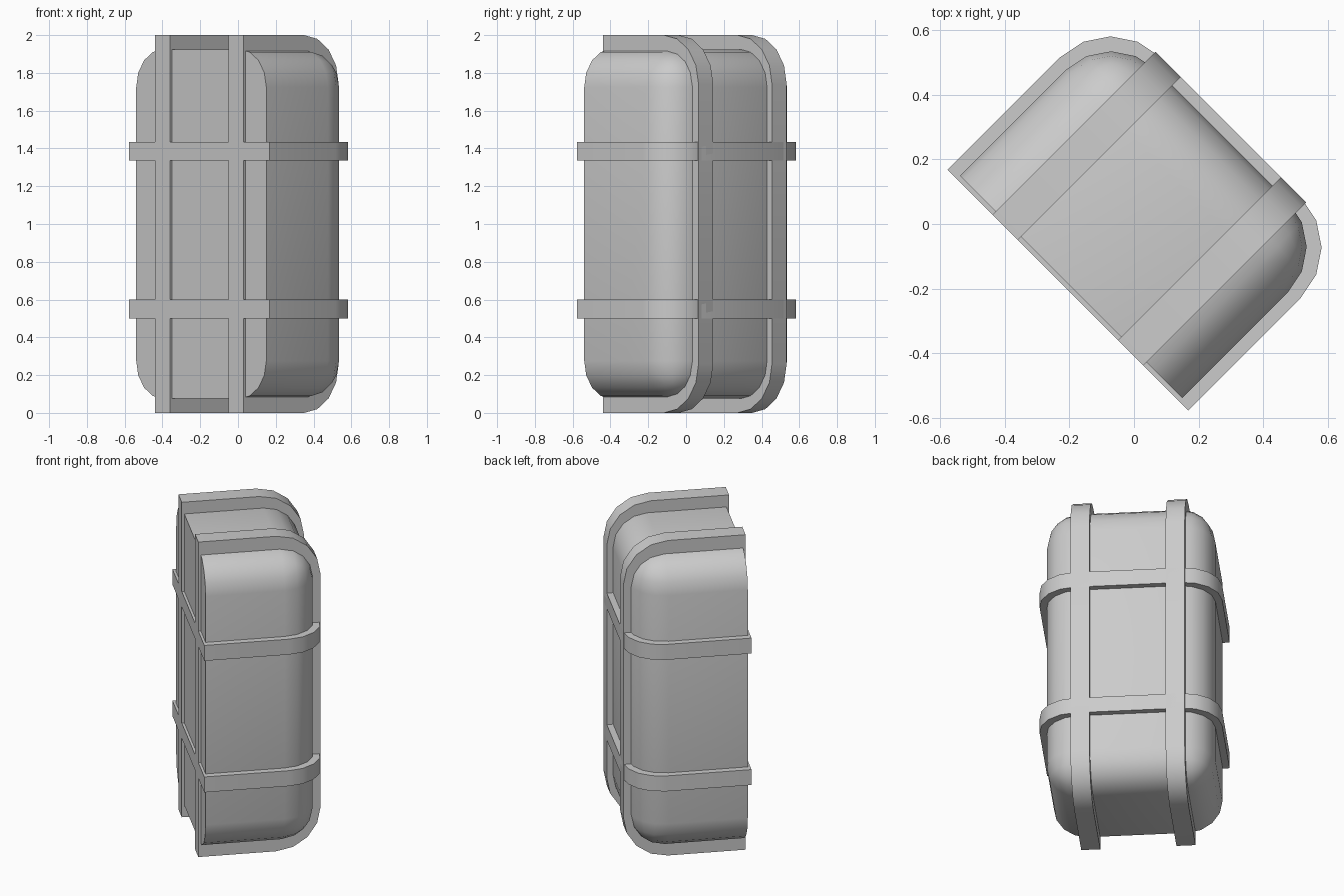
import bpy
import bmesh
from math import radians
from mathutils import Matrix, Vector

if "Cube" in bpy.data.objects:
    bpy.data.objects.remove(bpy.data.objects["Cube"], do_unlink=True)

GREY = (0.6, 0.6, 0.6, 1.0)
grey = bpy.data.materials.new("plain grey")
grey.use_nodes = True
grey.diffuse_color = GREY
grey.node_tree.nodes["Principled BSDF"].inputs["Base Color"].default_value = GREY

TURN = Matrix.Rotation(radians(-45), 4, "Z")
FRONT, BACK = -0.29, 0.424


def rounded_box(name, low, high, radius, keep):
    """Box between two corners; edges chosen by keep(midpoint, direction) are rounded."""
    low, high = Vector(low), Vector(high)
    bm = bmesh.new()
    bmesh.ops.create_cube(bm, size=1)
    bmesh.ops.scale(bm, vec=high - low, verts=bm.verts)
    bmesh.ops.translate(bm, vec=(low + high) / 2, verts=bm.verts)
    chosen = []
    for e in bm.edges:
        a, b = e.verts[0].co, e.verts[1].co
        if keep((a + b) / 2, (b - a).normalized()):
            chosen.append(e)
    bmesh.ops.bevel(bm, geom=chosen, offset=radius, offset_type="OFFSET",
                    segments=4, profile=0.5, affect="EDGES")
    bmesh.ops.recalc_face_normals(bm, faces=bm.faces)
    bm.transform(TURN)
    mesh = bpy.data.meshes.new(name)
    bm.to_mesh(mesh)
    bm.free()
    mesh.materials.append(grey)
    obj = bpy.data.objects.new(name, mesh)
    bpy.context.collection.objects.link(obj)
    bpy.ops.object.select_all(action="DESELECT")
    obj.select_set(True)
    bpy.context.view_layer.objects.active = obj
    bpy.ops.object.shade_smooth_by_angle(angle=radians(35))
    return obj


# Main body: rounded everywhere except around its flat front
body_front = FRONT + 0.015
rounded_box("body", (-0.487, body_front, 0.075), (0.487, 0.387, 1.925), 0.2,
            lambda mid, d: mid.y > body_front + 0.01)

# Upright bands, rounded at the back top and bottom
for side, x in (("right", -0.275), ("left", 0.275)):
    rounded_box(side + "_upright_band", (x - 0.055, FRONT, 0), (x + 0.055, BACK, 2), 0.26,
                lambda mid, d: abs(d.x) > 0.9 and mid.y > 0)

# Level bands, rounded at the two back corners
for level, z in (("lower", 0.55), ("upper", 1.385)):
    rounded_box(level + "_level_band", (-0.527, FRONT, z - 0.049), (0.527, BACK, z + 0.049), 0.22,
                lambda mid, d: abs(d.z) > 0.9 and mid.y > 0)
